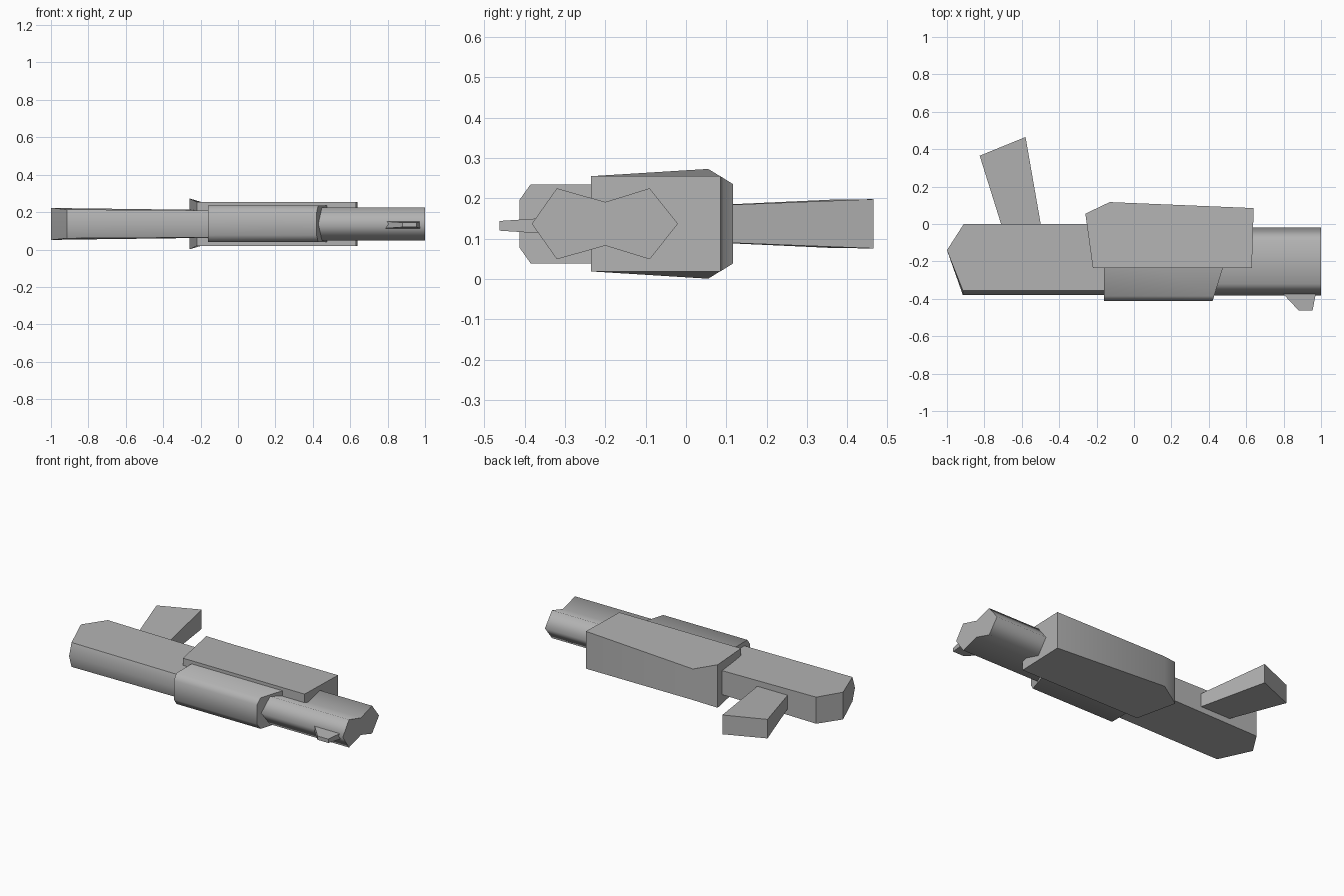
import bpy, bmesh, math

cube = bpy.data.objects.get("Cube")
if cube:
    bpy.data.objects.remove(cube, do_unlink=True)

grey = bpy.data.materials.new("plain grey")
grey.use_nodes = True
color = (0.45, 0.45, 0.45, 1)
grey.diffuse_color = color
grey.node_tree.nodes["Principled BSDF"].inputs["Base Color"].default_value = color

MID = 0.137  # height of the symmetry plane


def solid(name, rings, angle):
    """Bridge equal-sized rings of points, cap both ends, smooth below an angle."""
    bm = bmesh.new()
    loops = [[bm.verts.new(p) for p in ring] for ring in rings]
    n = len(loops[0])
    for a, b in zip(loops, loops[1:]):
        for i in range(n):
            j = (i + 1) % n
            bm.faces.new((a[i], a[j], b[j], b[i]))
    bm.faces.new(loops[0])
    bm.faces.new(loops[-1])
    bmesh.ops.recalc_face_normals(bm, faces=bm.faces)
    mesh = bpy.data.meshes.new(name)
    bm.to_mesh(mesh)
    bm.free()
    mesh.materials.append(grey)
    obj = bpy.data.objects.new(name, mesh)
    bpy.context.collection.objects.link(obj)
    bpy.ops.object.select_all(action='DESELECT')
    obj.select_set(True)
    bpy.context.view_layer.objects.active = obj
    bpy.ops.object.shade_smooth_by_angle(angle=math.radians(angle))
    return obj


def plate(name, outline, mid=MID, angle=30):
    """Plan outline of (x, y, half thickness), mirrored about its mid height."""
    return solid(name, [[(x, y, mid + s * h) for x, y, h in outline] for s in (-1, 1)], angle)


# Rear body: front side bulges out at mid height
body = [(-1, -0.14, 0.086), (-0.91, 0, 0.084), (0.2, 0, 0.07),
        (0.2, -0.355, 0.07), (-0.915, -0.355, 0.077)]
rings = []
for side in (-1, 0, 1):
    rings.append([(x, -0.38 if y < -0.3 and side == 0 else y, MID + side * h)
                  for x, y, h in body])
solid("rear_body", rings, 40)

# Large housing over the back
plate("housing", [(-0.26, 0.055, 0.136), (-0.13, 0.117, 0.098), (0.64, 0.085, 0.118),
                  (0.63, -0.235, 0.118), (-0.22, -0.235, 0.118)])

# Chamfered fore grip with a slanted right end
half = [(-0.1, 0.098), (-0.385, 0.098), (-0.412, 0.06)]
profile = half + [(y, -h) for y, h in reversed(half)]
solid("fore_grip", [[(-0.16, y, MID + h) for y, h in profile],
                    [(0.475 + 0.31 * (y + 0.235), y, MID + h) for y, h in profile]], 55)

# Twin-lobed barrel
lobes = [(-0.32, 0.088), (-0.2, 0.054), (-0.09, 0.088)]
section = [(-0.382, 0)] + lobes + [(-0.02, 0)] + [(y, -h) for y, h in reversed(lobes)]
solid("barrel", [[(x, y, MID + h) for y, h in section] for x in (0.3, 1)], 80)

# Small sight under the muzzle
plate("sight", [(0.78, -0.355, 0.019), (0.88, -0.462, 0.012),
                (0.955, -0.462, 0.012), (0.975, -0.355, 0.019)], 0.132)

# Handle angled out from the body
plate("handle", [(-0.695, -0.05, 0.041), (-0.825, 0.365, 0.06),
                 (-0.58, 0.465, 0.061), (-0.49, -0.05, 0.041)])
